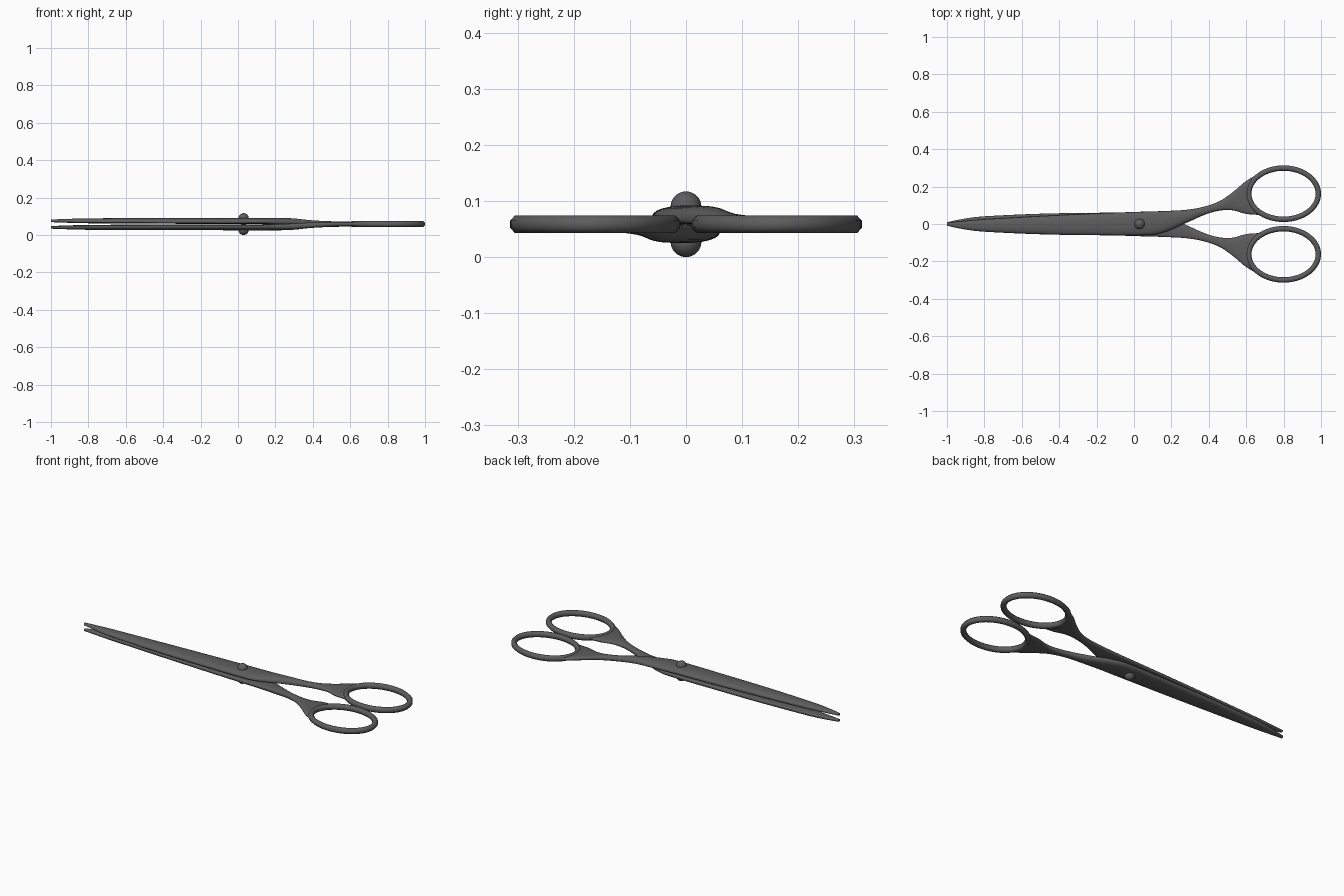
import bpy, bmesh
from math import sin, cos, pi, copysign

if "Cube" in bpy.data.objects:
    bpy.data.objects.remove(bpy.data.objects["Cube"])

ZC = 0.0585                      # height of the plane between the two halves
RX, RY, RIM = 0.186, 0.137, 0.0145
CX, CY = 0.7995, 0.162           # finger ring centre

steel = bpy.data.materials.new("dark_steel")
steel.diffuse_color = (0.11, 0.11, 0.11, 1)
steel.use_nodes = True
steel.node_tree.nodes["Principled BSDF"].inputs["Base Color"].default_value = steel.diffuse_color


def finish(ob):
    """Dark steel, smooth shaded."""
    ob.data.materials.append(steel)
    bpy.ops.object.select_all(action='DESELECT')
    ob.select_set(True)
    bpy.context.view_layer.objects.active = ob
    bpy.ops.object.shade_smooth_by_angle(angle=0.9)


def loft(name, sections, cyclic=False):
    """Skin a list of closed point loops."""
    bm = bmesh.new()
    loops = [[bm.verts.new(p) for p in s] for s in sections]
    n = len(loops[0])
    pairs = list(zip(loops, loops[1:]))
    if cyclic:
        pairs.append((loops[-1], loops[0]))
    for a, b in pairs:
        for i in range(n):
            j = (i + 1) % n
            bm.faces.new((a[i], a[j], b[j], b[i]))
    if not cyclic:               # strip caps that follow a curved end
        for c in (loops[0], loops[-1]):
            bm.faces.new((c[0], c[1], c[-1]))
            for i in range(1, n // 2 - 1):
                bm.faces.new((c[i], c[i + 1], c[n - i - 1], c[n - i]))
            bm.faces.new((c[n // 2 - 1], c[n // 2], c[n // 2 + 1]))
    bmesh.ops.recalc_face_normals(bm, faces=bm.faces[:])
    me = bpy.data.meshes.new(name)
    bm.to_mesh(me)
    bm.free()
    ob = bpy.data.objects.new(name, me)
    bpy.context.collection.objects.link(ob)
    finish(ob)
    return ob


def spline(rows, steps):
    """Catmull-Rom through the stations."""
    out = []
    for i in range(len(rows) - 1):
        p = [rows[max(0, min(len(rows) - 1, i + k))] for k in (-1, 0, 1, 2)]
        for s in range(steps):
            t = s / steps
            out.append([0.5 * (2 * b + (c - a) * t + (2 * a - 5 * b + 4 * c - d) * t * t
                               + (3 * b - a - 3 * c + d) * t ** 3) for a, b, c, d in zip(*p)])
    return out + [list(rows[-1])]


def section(x, lo, hi, bottom, edge, top, bulge):
    """Lens-shaped slice; bulge bends it to hug the finger ring."""
    pts = []
    for k in range(24):
        a = 2 * pi * k / 24
        c, s = cos(a), sin(a)
        h = (top - edge) if s > 0 else (edge - bottom)
        z = edge + copysign(h * abs(s) ** 0.7, s)
        pts.append((x - bulge * (1 - c * c), (lo + hi) / 2 + c * (hi - lo) / 2, z))
    return pts


# blade and shank stations: x, low edge y, high edge y, bottom z, edge z, top z, bulge
STATIONS = [
    (-1.00, -0.009, 0.007, 0.069, 0.075, 0.083, 0),
    (-0.92, -0.026, 0.015, 0.066, 0.073, 0.086, 0),
    (-0.80, -0.041, 0.025, 0.063, 0.070, 0.089, 0),
    (-0.50, -0.055, 0.042, 0.061, 0.068, 0.091, 0),
    (-0.20, -0.060, 0.057, 0.060, 0.068, 0.091, 0),
    (0.05, -0.060, 0.066, 0.060, 0.068, 0.092, 0),
    (0.15, -0.048, 0.069, 0.059, 0.067, 0.092, 0),
    (0.28, 0.006, 0.076, 0.056, 0.066, 0.090, 0),
    (0.38, 0.050, 0.094, 0.050, 0.063, 0.080, 0),
    (0.46, 0.072, 0.124, 0.047, 0.060, 0.075, 0),
    (0.53, 0.073, 0.172, 0.046, 0.0595, 0.073, 0.005),
    (0.60, 0.054, 0.230, 0.046, 0.059, 0.072, 0.022),
    (0.68, 0.048, 0.277, 0.047, 0.0585, 0.070, 0.066),
]
blade = loft("upper_blade", [section(*r) for r in spline(STATIONS, 5)])

# finger ring: oval rim with an eight-sided section
rim = []
for i in range(64):
    a = 2 * pi * i / 64
    slice_pts = []
    for k in range(8):
        b = 2 * pi * (k + 0.5) / 8
        r = RIM * cos(b) / cos(pi / 8)
        slice_pts.append((CX + (RX + r) * cos(a), CY + (RY + r) * sin(a),
                          ZC + 0.0155 * sin(b) / cos(pi / 8)))
    rim.append(slice_pts)
ring = loft("upper_finger_ring", rim, cyclic=True)

# second half: the first turned over about the long axis
for ob in (blade, ring):
    twin = ob.copy()
    twin.name = ob.name.replace("upper", "lower")
    twin.rotation_euler.x = pi
    twin.location.z = 2 * ZC
    bpy.context.collection.objects.link(twin)

# pivot: a pin with a round head on each side
for name, z in (("rivet_head_top", 0.0895), ("rivet_head_bottom", 0.0275)):
    bpy.ops.mesh.primitive_uv_sphere_add(segments=32, ring_count=16, radius=0.0275,
                                         location=(0.03, 0, z))
    bpy.context.object.name = name
    finish(bpy.context.object)
bpy.ops.mesh.primitive_cylinder_add(vertices=24, radius=0.014, depth=0.06, location=(0.03, 0, ZC))
bpy.context.object.name = "rivet_pin"
finish(bpy.context.object)
